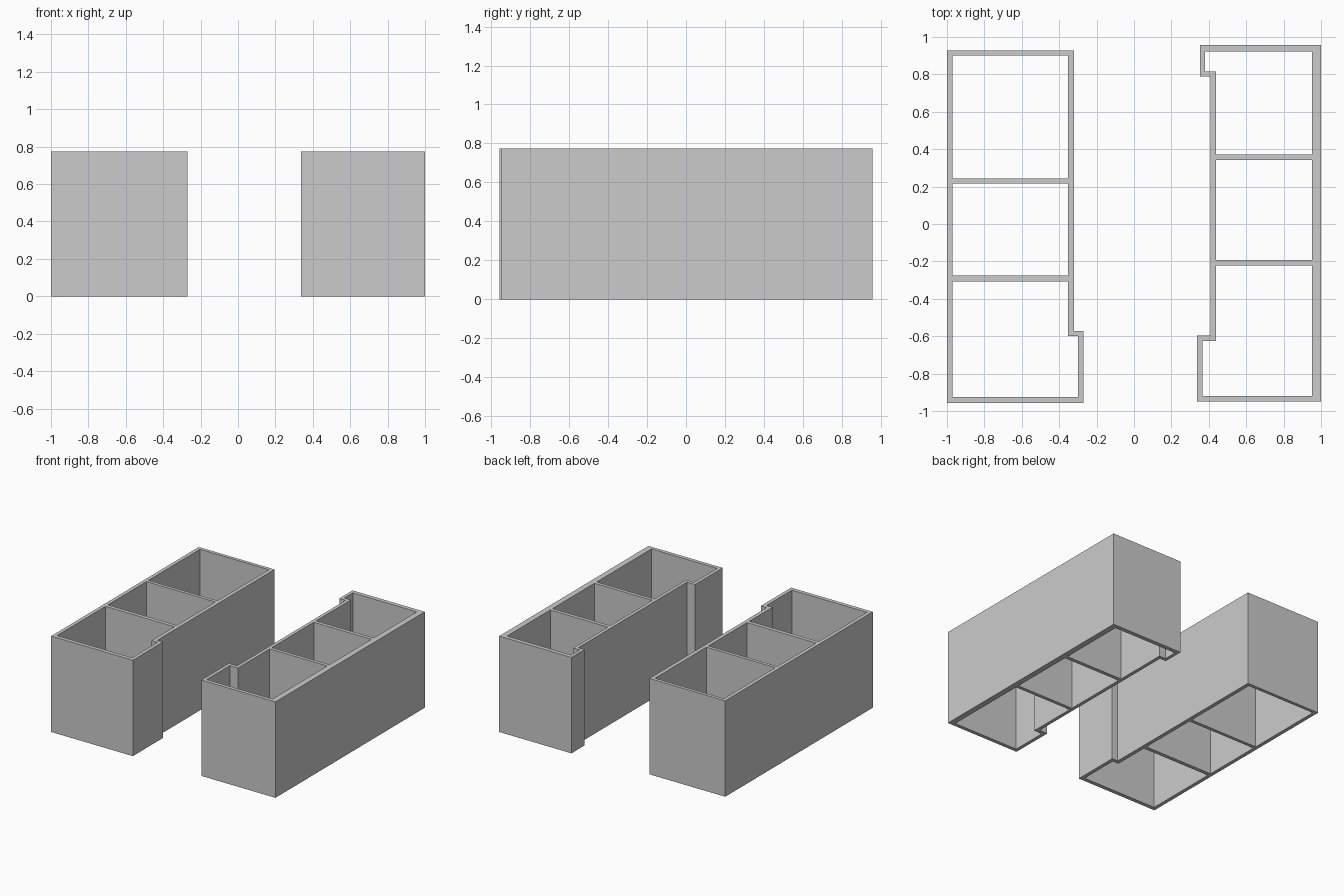
import bpy, bmesh

if "Cube" in bpy.data.objects:
    bpy.data.objects.remove(bpy.data.objects["Cube"])

HEIGHT = 0.775


def mesh_object(name, bm):
    bmesh.ops.recalc_face_normals(bm, faces=bm.faces[:])
    mesh = bpy.data.meshes.new(name)
    bm.to_mesh(mesh)
    bm.free()
    obj = bpy.data.objects.new(name, mesh)
    bpy.context.collection.objects.link(obj)
    return obj


def raise_walls(bm):
    ext = bmesh.ops.extrude_face_region(bm, geom=bm.faces[:], use_keep_orig=True)
    verts = [g for g in ext["geom"] if isinstance(g, bmesh.types.BMVert)]
    bmesh.ops.translate(bm, verts=verts, vec=(0, 0, HEIGHT))


def shell(name, outer, inner):
    """Closed wall ring: mitred floor-plan quads pulled up to full height."""
    bm = bmesh.new()
    o = [bm.verts.new((x, y, 0)) for x, y in outer]
    i = [bm.verts.new((x, y, 0)) for x, y in inner]
    n = len(o)
    for k in range(n):
        m = (k + 1) % n
        bm.faces.new((o[k], o[m], i[m], i[k]))
    raise_walls(bm)
    return mesh_object(name, bm)


def divider(name, x0, x1, y0, y1):
    bm = bmesh.new()
    bm.faces.new([bm.verts.new((x, y, 0))
                  for x, y in ((x0, y0), (x1, y0), (x1, y1), (x0, y1))])
    raise_walls(bm)
    return mesh_object(name, bm)


# Left block: one jog on its inner side near the front
shell("left_block_walls",
      [(-1, -.957), (-.27, -.957), (-.27, -.572), (-.322, -.572),
       (-.322, .927), (-1, .927)],
      [(-.97, -.925), (-.30, -.925), (-.30, -.60), (-.353, -.60),
       (-.353, .90), (-.97, .90)])

# Right block: jogs at both ends of its inner side
shell("right_block_walls",
      [(.337, -.95), (1, -.95), (1, .957), (.354, .957),
       (.354, .788), (.41, .788), (.41, -.597), (.337, -.597)],
      [(.365, -.92), (.953, -.92), (.953, .923), (.38, .923),
       (.38, .815), (.438, .815), (.438, -.626), (.365, -.626)])

# Cross walls splitting each block into three rooms
for block, x0, x1, spans in (
        ("left", -.97, -.353, ((-.307, -.276), (.217, .244))),
        ("right", .438, .953, ((-.221, -.193), (.342, .372)))):
    for k, (y0, y1) in enumerate(spans):
        divider(f"{block}_divider_{k + 1}", x0, x1, y0, y1)
